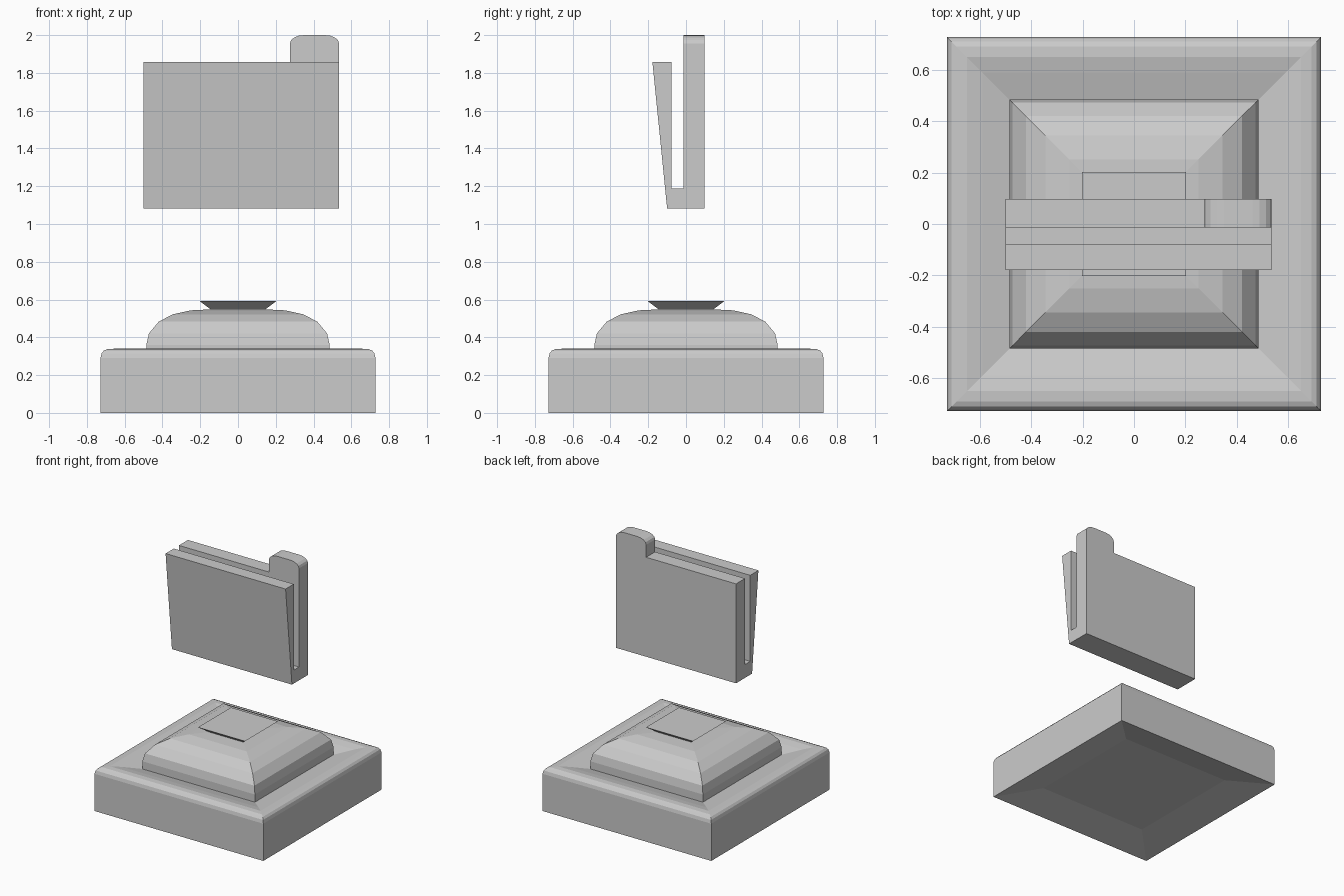
import bpy, bmesh

if "Cube" in bpy.data.objects:
    bpy.data.objects.remove(bpy.data.objects["Cube"])


def finish(bm, name):
    bmesh.ops.recalc_face_normals(bm, faces=bm.faces)
    mesh = bpy.data.meshes.new(name)
    bm.to_mesh(mesh)
    bm.free()
    obj = bpy.data.objects.new(name, mesh)
    bpy.context.collection.objects.link(obj)
    return obj


def square_lathe(name, profile):
    """Stack square rings (half width, z) and cap both ends."""
    bm = bmesh.new()
    corners = [(-1, -1), (1, -1), (1, 1), (-1, 1)]
    rings = [[bm.verts.new((sx * h, sy * h, z)) for sx, sy in corners] for h, z in profile]
    for a, b in zip(rings, rings[1:]):
        for i in range(4):
            j = (i + 1) % 4
            bm.faces.new((a[i], a[j], b[j], b[i]))
    bm.faces.new(rings[0][::-1])
    bm.faces.new(rings[-1])
    return finish(bm, name)


def extrude(name, points, vector):
    """Extrude a closed 3D outline along a vector."""
    bm = bmesh.new()
    face = bm.faces.new([bm.verts.new(p) for p in points])
    result = bmesh.ops.extrude_face_region(bm, geom=[face], use_keep_orig=True)
    verts = [g for g in result["geom"] if isinstance(g, bmesh.types.BMVert)]
    bmesh.ops.translate(bm, verts=verts, vec=vector)
    return finish(bm, name)


# Pedestal: hollowed underside, rounded rim, domed step and flared top plate
square_lathe("pedestal", [
    (0.47, 0.055), (0.728, 0.0), (0.728, 0.29), (0.722, 0.315), (0.71, 0.33),
    (0.69, 0.338), (0.65, 0.34), (0.59, 0.328), (0.485, 0.30),
    (0.485, 0.36), (0.472, 0.42), (0.42, 0.483), (0.345, 0.522),
    (0.25, 0.543), (0.145, 0.548), (0.203, 0.592),
])

# Card holder: side profile with slot and leaning front plate
side = [(-0.10, 1.083), (0.098, 1.083), (0.098, 1.858), (-0.013, 1.858),
        (-0.013, 1.187), (-0.077, 1.187), (-0.077, 1.858), (-0.178, 1.858)]
extrude("card_holder", [(-0.5, y, z) for y, z in side], (1.035, 0, 0))

# Rounded tab on the back plate
half = [(0.13, 1.858), (0.13, 1.955), (0.124, 1.973), (0.108, 1.987), (0.083, 1.997), (0.055, 2.0)]
outline = half + [(-x, z) for x, z in reversed(half)]
extrude("index_tab", [(0.405 + x, -0.013, z) for x, z in outline], (0, 0.111, 0))
